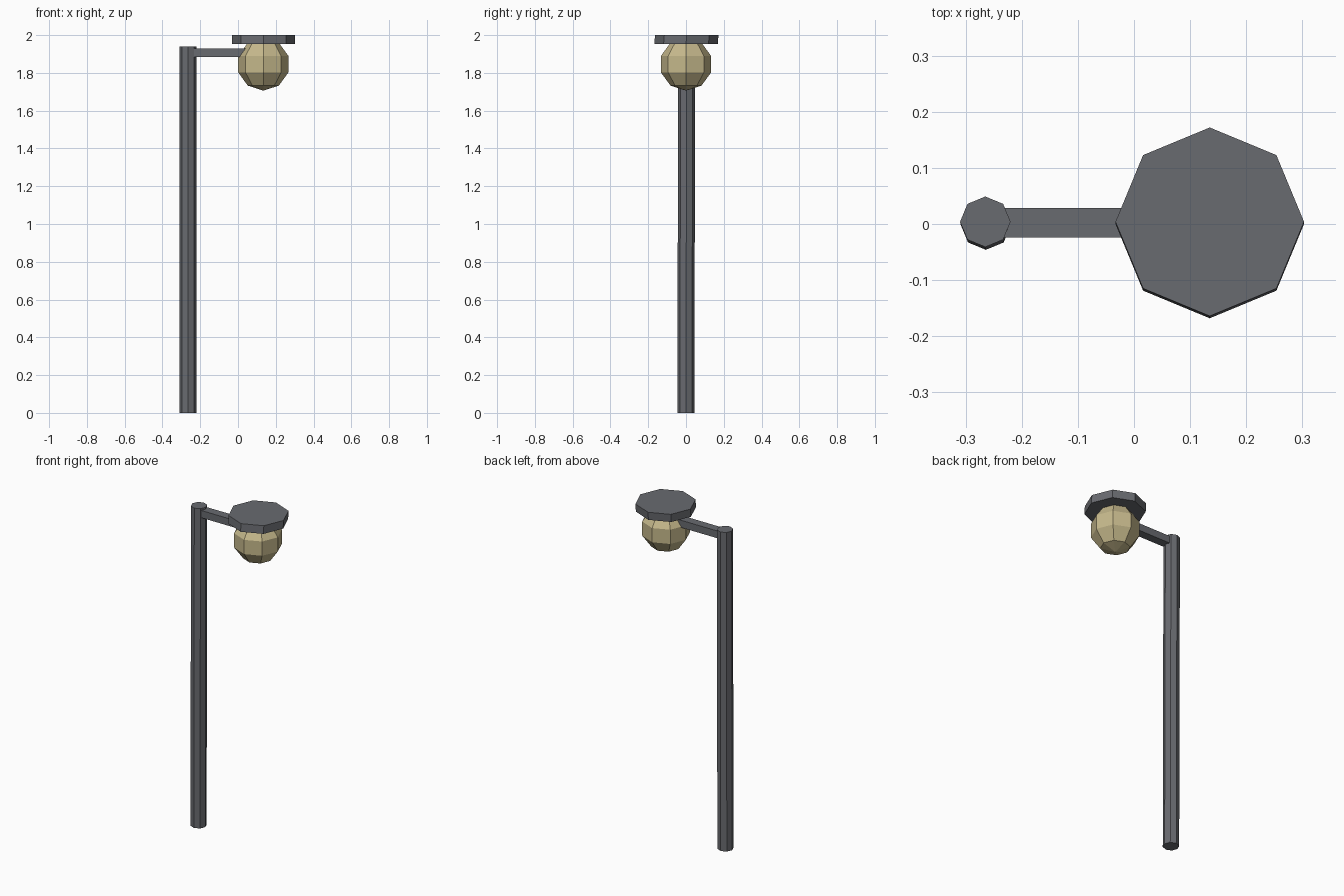
import bpy
from mathutils import Vector

if "Cube" in bpy.data.objects:
    bpy.data.objects.remove(bpy.data.objects["Cube"])


def material(name, rgb):
    m = bpy.data.materials.new(name)
    m.diffuse_color = (*rgb, 1)
    m.use_nodes = True
    m.node_tree.nodes["Principled BSDF"].inputs["Base Color"].default_value = m.diffuse_color
    return m


METAL = material("dark_metal", (0.14, 0.145, 0.16))
GLASS = material("warm_glass", (0.56, 0.48, 0.26))


def finish(name, mat):
    ob = bpy.context.object
    ob.name = name
    ob.data.materials.append(mat)
    return ob


def octagon_prism(name, base, top, radius):
    """Eight-sided prism from base to top, sheared if the centres differ."""
    base, top = Vector(base), Vector(top)
    bpy.ops.mesh.primitive_cylinder_add(vertices=8, radius=radius, depth=2)
    ob = finish(name, METAL)
    for v in ob.data.vertices:
        centre = top if v.co.z > 0 else base
        v.co = centre + Vector((v.co.x, v.co.y, 0))
    return ob


# Upright pole, leaning very slightly backwards
octagon_prism("pole", (-0.264, -0.001, 0), (-0.265, 0.004, 1.94), 0.045)

# Horizontal arm running from the pole into the globe
bpy.ops.mesh.primitive_cube_add(size=1, location=(-0.10, 0.002, 1.907))
arm = finish("arm", METAL)
arm.scale = (0.33, 0.053, 0.044)

# Faceted globe
bpy.ops.mesh.primitive_uv_sphere_add(segments=8, ring_count=5, radius=0.14,
                                     location=(0.134, 0, 1.846))
finish("globe", GLASS)

# Flat cap over the globe
octagon_prism("cap", (0.135, 0, 1.952), (0.135, 0.004, 2.0), 0.168)
